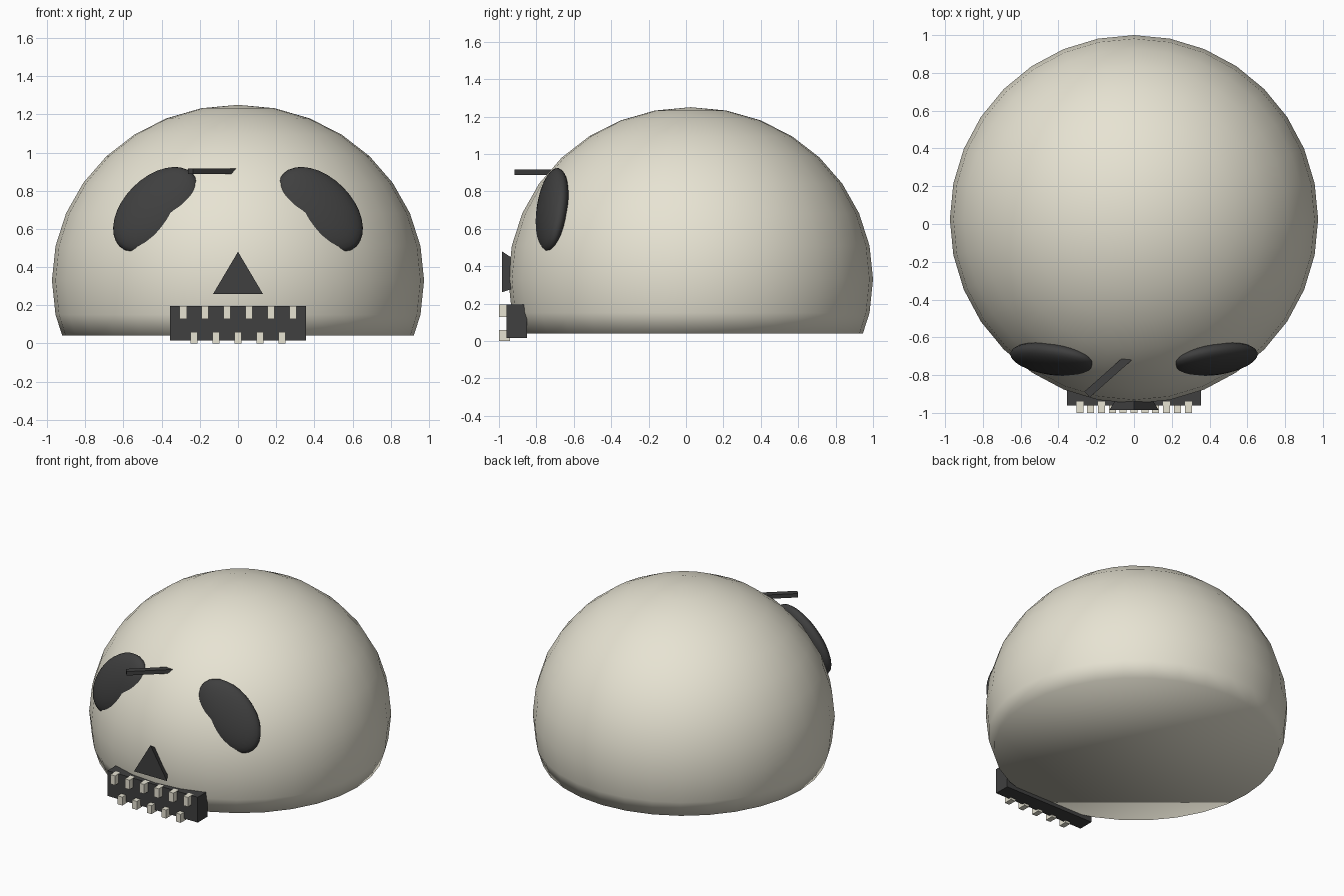
import bpy, bmesh
from math import radians, pi
from mathutils import Matrix, Vector

if "Cube" in bpy.data.objects:
    bpy.data.objects.remove(bpy.data.objects["Cube"])


def material(name, rgb):
    m = bpy.data.materials.new(name)
    m.diffuse_color = (*rgb, 1)
    m.use_nodes = True
    m.node_tree.nodes["Principled BSDF"].inputs["Base Color"].default_value = m.diffuse_color
    return m


BONE = material("bone", (0.80, 0.77, 0.65))
DARK = material("dark", (0.05, 0.05, 0.05))


def add_object(name, bm, mat, smooth=False):
    bmesh.ops.recalc_face_normals(bm, faces=bm.faces)
    for f in bm.faces:
        f.smooth = smooth
    mesh = bpy.data.meshes.new(name)
    bm.to_mesh(mesh)
    bm.free()
    mesh.materials.append(mat)
    ob = bpy.data.objects.new(name, mesh)
    bpy.context.collection.objects.link(ob)
    return ob


def box(name, centre, size, mat, angle=0):
    bm = bmesh.new()
    m = Matrix.Translation(centre) @ Matrix.Rotation(angle, 4, 'Z') @ Matrix.Diagonal((*size, 1))
    bmesh.ops.create_cube(bm, size=1, matrix=m)
    return add_object(name, bm, mat)


# Cranium: squashed sphere, cut flat and capped at the bottom
bm = bmesh.new()
m = Matrix.Translation((0, 0.025, 0.33)) @ Matrix.Diagonal((0.975, 0.975, 0.92, 1))
bmesh.ops.create_uvsphere(bm, u_segments=32, v_segments=16, radius=1, matrix=m)
cut = bmesh.ops.bisect_plane(bm, geom=bm.verts[:] + bm.edges[:] + bm.faces[:],
                             plane_co=(0, 0, 0.04), plane_no=(0, 0, -1), clear_outer=True)
rim = [e for e in cut["geom_cut"] if isinstance(e, bmesh.types.BMEdge)]
bmesh.ops.contextual_create(bm, geom=rim)
add_object("cranium", bm, BONE, smooth=True)

# Eye sockets: slanted flat ellipsoids leaning back with the dome
long_axis = Vector((1, 0, -1)).normalized()
for side, name in ((1, "eye_socket_left"), (-1, "eye_socket_right")):
    bm = bmesh.new()
    lean = Matrix.Rotation(radians(20), 3, long_axis)
    across = Vector((1, 0, 1)).normalized()
    across = max((lean @ across, lean.inverted() @ across), key=lambda v: v.y)
    normal = long_axis.cross(across)
    basis = Matrix((long_axis, across, normal)).transposed().to_4x4()
    m = (Matrix.Diagonal((side, 1, 1, 1)) @ Matrix.Translation((0.43, -0.715, 0.70))
         @ basis @ Matrix.Diagonal((0.27, 0.178, 0.07, 1)))
    bmesh.ops.create_uvsphere(bm, u_segments=32, v_segments=16, radius=1, matrix=m)
    add_object(name, bm, DARK, smooth=True)

# Nose: three-sided cone pointing into the head
bm = bmesh.new()
base = [bm.verts.new(p) for p in ((-0.13, -0.985, 0.26), (0.13, -0.985, 0.26), (0, -0.985, 0.48))]
tip = bm.verts.new((0, -0.765, 0.333))
bm.faces.new(base)
for i in range(3):
    bm.faces.new((base[i], base[(i + 1) % 3], tip))
add_object("nose", bm, DARK)

# Crack bar sticking out of the forehead
box("forehead_crack", (-0.125, -0.793, 0.902), (0.33, 0.042, 0.028), DARK, radians(41.5))

# Mouth with two staggered rows of teeth
box("mouth", (0, -0.905, 0.105), (0.71, 0.11, 0.18), DARK)
for i in range(6):
    box(f"upper_tooth_{i + 1}", (-0.287 + i * 0.115, -0.97, 0.1625), (0.037, 0.06, 0.067), BONE)
for i in range(5):
    box(f"lower_tooth_{i + 1}", (-0.23 + i * 0.115, -0.97, 0.03), (0.037, 0.06, 0.06), BONE)
